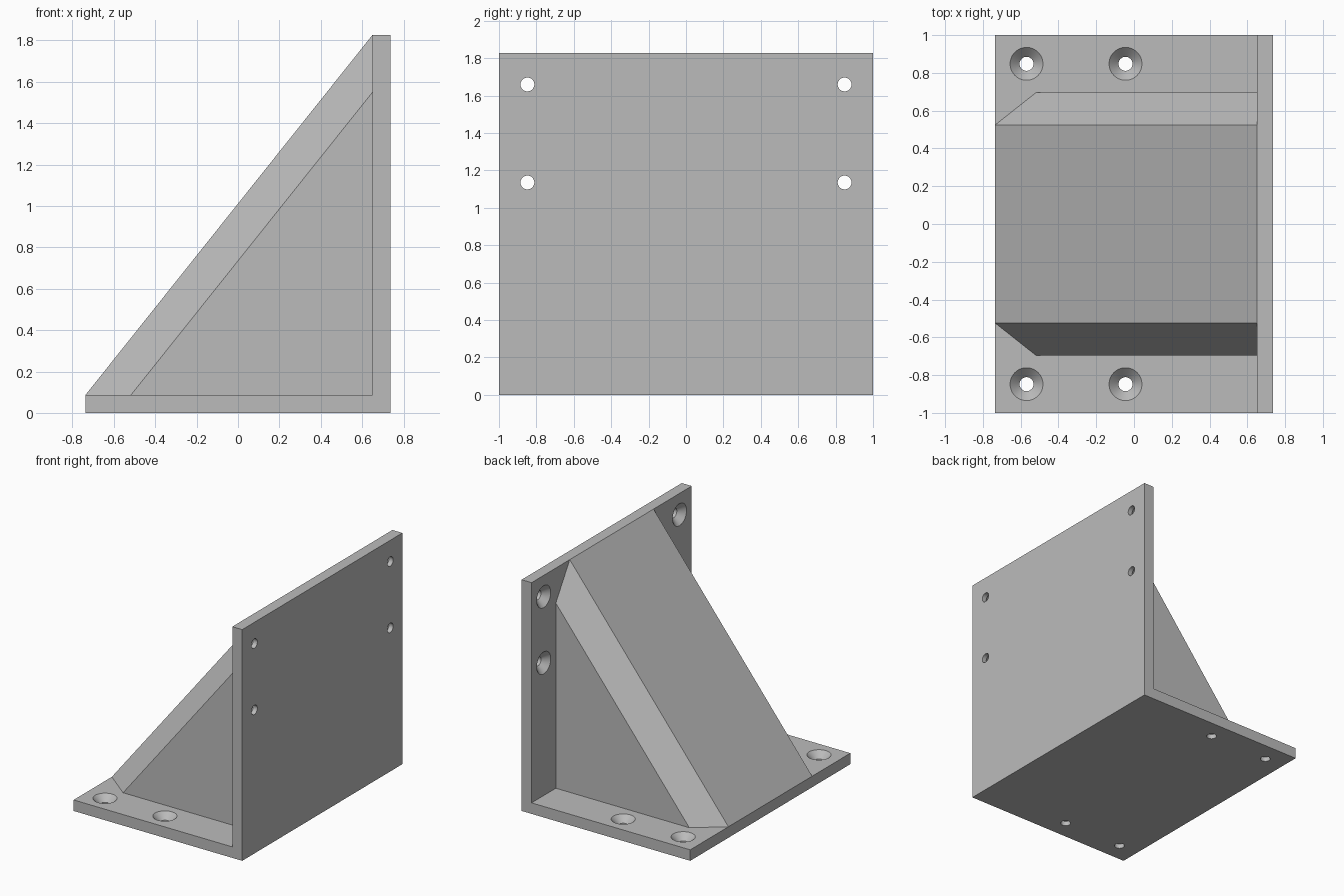
import bpy, bmesh, math
from mathutils import Matrix, Vector

if "Cube" in bpy.data.objects:
    bpy.data.objects.remove(bpy.data.objects["Cube"])

W, H, T = 0.737, 1.827, 0.087      # half width in x, height, plate thickness
XI = W - T                         # inner face of the upright plate

grey = bpy.data.materials.new("plain grey")
grey.diffuse_color = (0.5, 0.5, 0.5, 1)
grey.use_nodes = True
grey.node_tree.nodes["Principled BSDF"].inputs["Base Color"].default_value = grey.diffuse_color


def make_object(name, bm):
    bmesh.ops.recalc_face_normals(bm, faces=bm.faces)
    mesh = bpy.data.meshes.new(name)
    bm.to_mesh(mesh)
    bm.free()
    mesh.materials.append(grey)
    obj = bpy.data.objects.new(name, mesh)
    bpy.context.collection.objects.link(obj)
    return obj


def loft(name, sections):
    """Solid through a row of (y, [(x, z), ...]) sections."""
    bm = bmesh.new()
    rings = [[bm.verts.new((x, y, z)) for x, z in pts] for y, pts in sections]
    n = len(rings[0])
    for a, b in zip(rings, rings[1:]):
        for i in range(n):
            j = (i + 1) % n
            bm.faces.new((a[i], a[j], b[j], b[i]))
    bm.faces.new(rings[0])
    bm.faces.new(rings[-1])
    bmesh.ops.dissolve_limit(bm, angle_limit=0.002, verts=bm.verts, edges=bm.edges)
    return make_object(name, bm)


# L-shaped pair of plates
ell = [(-W, 0), (W, 0), (W, H), (XI, H), (XI, T), (-W, T)]
bracket = loft("angle_bracket", [(-1, ell), (1, ell)])

# Chamfered triangular brace between the plates
small = [(-0.517, T), (XI, T), (XI, 1.55)]
large = [(-W, T), (XI, T), (XI, H)]
brace = loft("brace", [(-0.697, small), (-0.523, large), (0.523, large), (0.697, small)])


# Countersunk screw holes, each cutter turned about its local z axis
def add_countersink(bm, matrix, sides=48):
    profile = [(0.037, -0.03), (0.037, T - 0.05), (0.087, T), (0.087, T + 0.03)]
    rings = []
    for r, z in profile:
        rings.append([bm.verts.new(matrix @ Vector((
            r * math.cos(math.tau * i / sides), r * math.sin(math.tau * i / sides), z)))
            for i in range(sides)])
    for a, b in zip(rings, rings[1:]):
        for i in range(sides):
            j = (i + 1) % sides
            bm.faces.new((a[i], a[j], b[j], b[i]))
    bm.faces.new(rings[0][::-1])
    bm.faces.new(rings[-1])


bm = bmesh.new()
for y in (-0.848, 0.848):
    for d in (0.168, 0.692):       # distance from the plate's free edge
        add_countersink(bm, Matrix.Translation((-W + d, y, 0)))
        add_countersink(bm, Matrix.Translation((W, y, H - d))
                        @ Matrix.Rotation(-math.pi / 2, 4, 'Y'))
cutter = make_object("screw_hole_cutter", bm)

# Cut the holes, then fuse the brace to the plates
for obj, op in ((cutter, 'DIFFERENCE'), (brace, 'UNION')):
    mod = bracket.modifiers.new(obj.name, 'BOOLEAN')
    mod.operation, mod.solver, mod.object = op, 'EXACT', obj
    bpy.context.view_layer.objects.active = bracket
    bracket.select_set(True)
    bpy.ops.object.modifier_apply(modifier=mod.name)
    bpy.data.objects.remove(obj)

bpy.ops.object.shade_smooth_by_angle(angle=math.radians(25))
